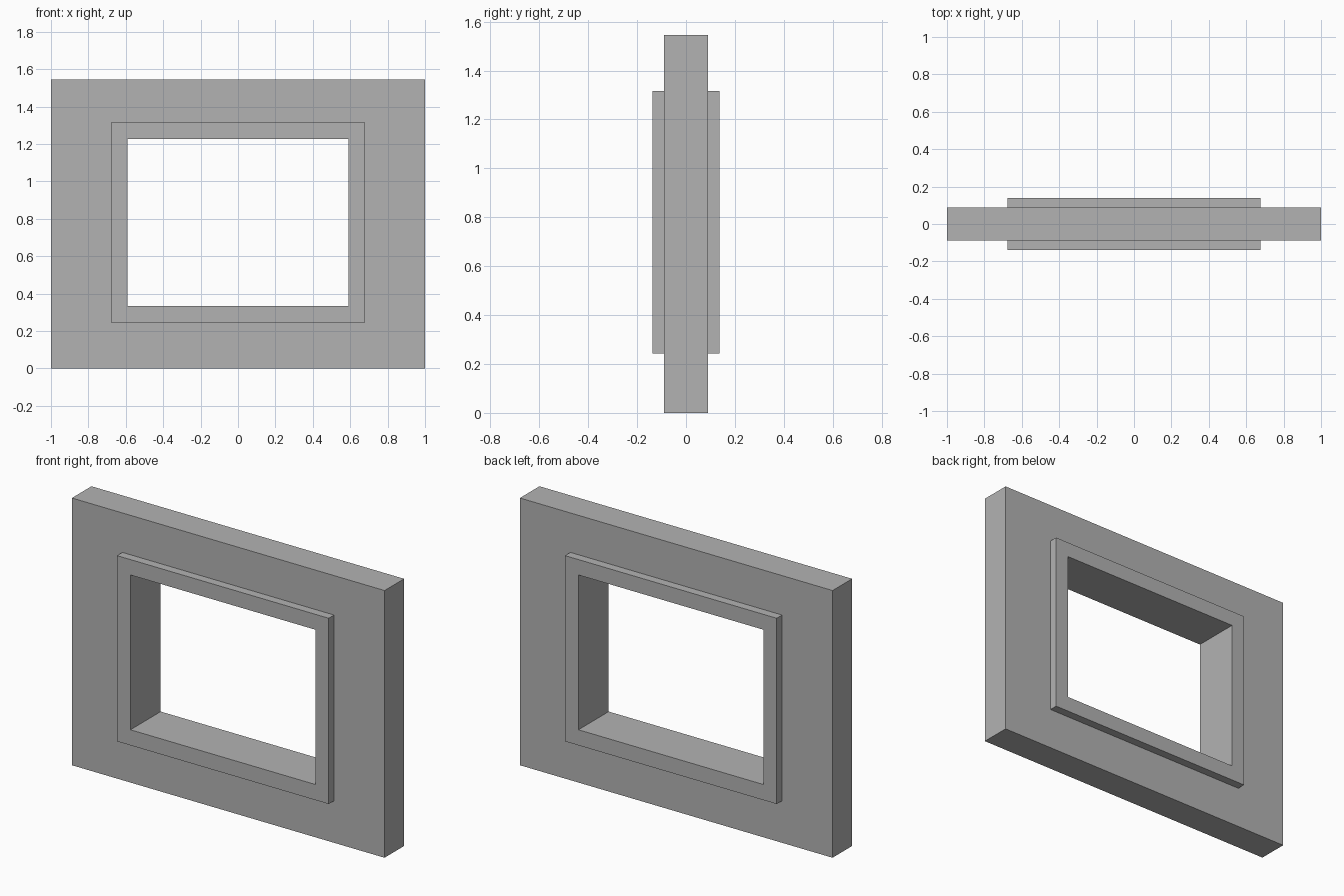
import bpy
import bmesh

cube = bpy.data.objects.get("Cube")
if cube:
    bpy.data.objects.remove(cube, do_unlink=True)

# One plain grey for the whole model
grey = bpy.data.materials.new("plain grey")
grey.use_nodes = True
colour = (0.45, 0.45, 0.45, 1)
grey.diffuse_color = colour
grey.node_tree.nodes["Principled BSDF"].inputs["Base Color"].default_value = colour

# Rectangles as half width, bottom, top
WALL = (1.0, 0.0, 1.545)
TRIM = (0.677, 0.243, 1.317)
HOLE = (0.591, 0.333, 1.228)
WALL_Y, TRIM_Y = 0.089, 0.138


def sweep_frame(name, section):
    """Join a chain of (rectangle, y) loops into a mitred frame."""
    bm = bmesh.new()
    loops = []
    for (w, low, high), y in section:
        corners = ((-w, low), (w, low), (w, high), (-w, high))
        loops.append([bm.verts.new((x, y, z)) for x, z in corners])
    for a, b in zip(loops, loops[1:]):
        for i in range(4):
            j = (i + 1) % 4
            bm.faces.new((a[i], b[i], b[j], a[j]))
    mesh = bpy.data.meshes.new(name)
    bm.to_mesh(mesh)
    bm.free()
    mesh.materials.append(grey)
    obj = bpy.data.objects.new(name, mesh)
    bpy.context.collection.objects.link(obj)
    return obj


# Wall slab, open where the window casing passes through it
sweep_frame("wall_panel", [(TRIM, WALL_Y), (WALL, WALL_Y),
                           (WALL, -WALL_Y), (TRIM, -WALL_Y)])

# Raised casing on both faces, with the lining of the opening
sweep_frame("window_casing", [(TRIM, -WALL_Y), (TRIM, -TRIM_Y), (HOLE, -TRIM_Y),
                              (HOLE, TRIM_Y), (TRIM, TRIM_Y), (TRIM, WALL_Y)])
